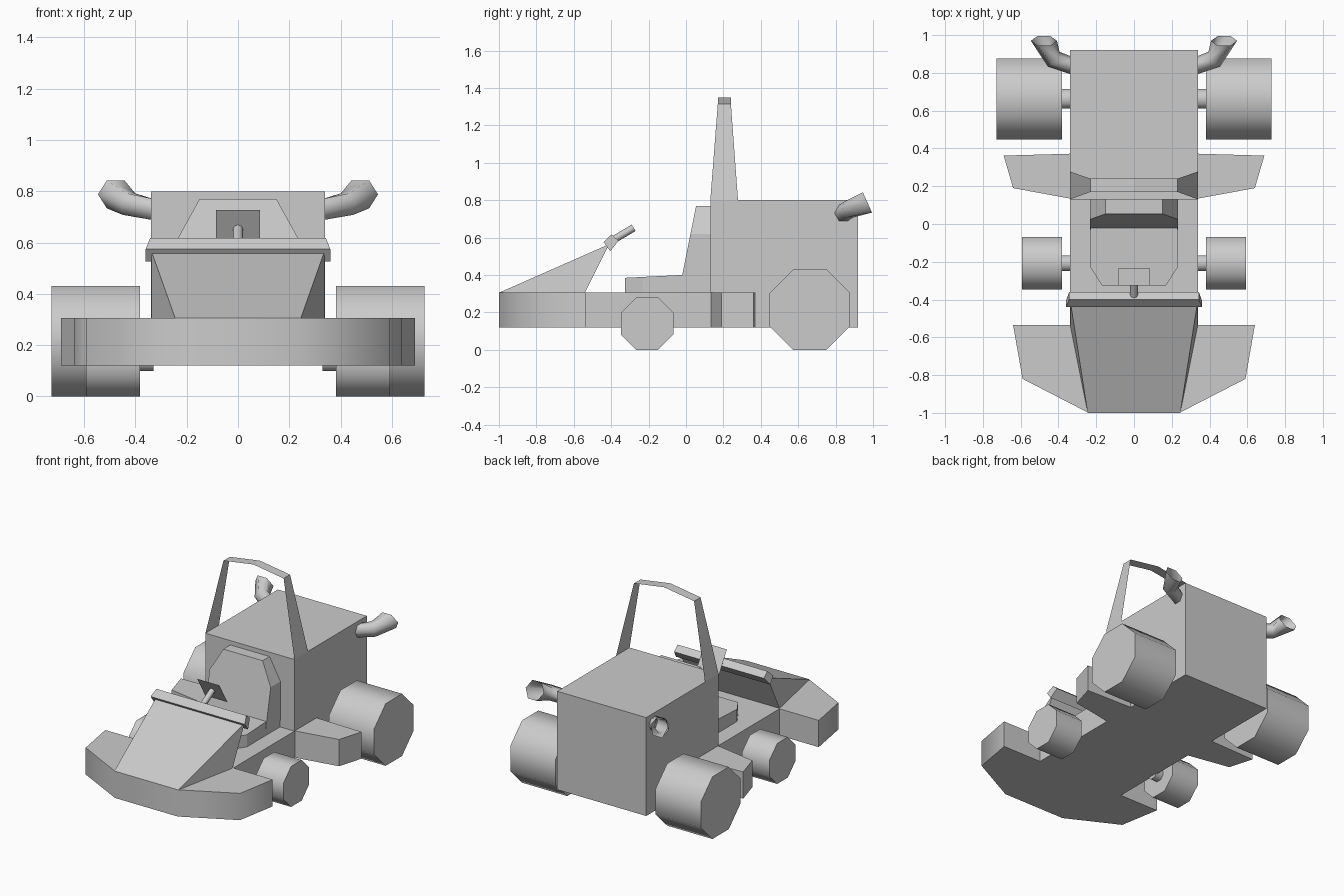
import bpy, bmesh
from math import cos, sin, pi, radians
from mathutils import Vector

if "Cube" in bpy.data.objects:
    bpy.data.objects.remove(bpy.data.objects["Cube"])


def loft(name, rings, caps=True, mirror=False, closed=True, smooth=None):
    """Skin a row of equal-length point rings into one mesh object."""
    bm = bmesh.new()
    vr = [[bm.verts.new(p) for p in r] for r in rings]
    n = len(vr[0])
    for a, b in zip(vr, vr[1:]):
        for i in range(n if closed else n - 1):
            j = (i + 1) % n
            bm.faces.new((a[i], a[j], b[j], b[i]))
    if caps:
        bm.faces.new(vr[0])
        bm.faces.new(vr[-1])
    bmesh.ops.recalc_face_normals(bm, faces=bm.faces)
    me = bpy.data.meshes.new(name)
    bm.to_mesh(me)
    bm.free()
    ob = bpy.data.objects.new(name, me)
    bpy.context.collection.objects.link(ob)
    if smooth:
        bpy.ops.object.select_all(action='DESELECT')
        ob.select_set(True)
        bpy.context.view_layer.objects.active = ob
        bpy.ops.object.shade_smooth_by_angle(angle=radians(smooth))
    if mirror:
        ob.modifiers.new("Mirror", 'MIRROR')
    return ob


def slab(name, outline, z0, z1, **kw):
    return loft(name, [[(x, y, z) for x, y in outline] for z in (z0, z1)], **kw)


def both(half):
    """Complete a right-half outline with its mirrored left half."""
    return half + [(-p[0], *p[1:]) for p in reversed(half)]


def ring(c, normal, r, n, turn=0.0):
    w = Vector(normal).normalized()
    u = Vector((0, 0, 1)).cross(w).normalized()
    v = w.cross(u)
    return [Vector(c) + r * (cos(turn + 2 * pi * i / n) * u + sin(turn + 2 * pi * i / n) * v)
            for i in range(n)]


# Chassis floor with the wide front bumper
slab("chassis_and_bumper",
     both([(0.24, -1), (0.59, -0.82), (0.64, -0.535), (0.34, -0.535), (0.34, 0.13)]),
     0.12, 0.305, smooth=60)

# Side pods ahead of the rear wheels
slab("side_pods", [(0.34, 0.135), (0.64, 0.19), (0.69, 0.362), (0.34, 0.372)],
     0.12, 0.305, mirror=True)

# Engine box
slab("engine_box", both([(0.34, 0.13), (0.34, 0.92)]), 0.12, 0.8)

# Nose cowl: wedge between two side triangles
loft("nose_cowl", [[(s * 0.245, -1, 0.305), (s * 0.337, -0.54, 0.305), (s * 0.337, -0.41, 0.565)]
                   for s in (1, -1)])

# Tilted dashboard bar
loft("dashboard", [[(s * 0.36, -0.44, 0.575), (s * 0.36, -0.405, 0.527),
                    (s * 0.343, -0.36, 0.583), (s * 0.343, -0.4, 0.617)] for s in (1, -1)])

# Steering column and flat steering plate
axis = Vector((0, 0.86, 0.51))
tip = Vector((0, -0.28, 0.652))
loft("steering_column", [ring(tip - axis * 0.13, axis, 0.02, 8), ring(tip, axis, 0.02, 8)], smooth=50)
loft("steering_plate", [[(-0.085, y, z), (0.085, y, z)] for y, z in ((-0.235, 0.577), (-0.325, 0.727))],
     caps=False, closed=False)

# Seat cushion with chamfered front corners, rising slightly to the rear
cushion = both([(0.17, -0.325), (0.23, -0.23), (0.23, 0.13)])
loft("seat_cushion", [[(x, y, 0.3) for x, y in cushion],
                      [(x, y, 0.4 + 0.05 * (y + 0.02)) for x, y in cushion]])

# Seat back: chamfered top, leaning front face
back = both([(0.233, 0.35), (0.233, 0.62), (0.15, 0.77)])
loft("seat_back", [[(x, 0.13, z) for x, z in back],
                   [(x, -0.02 + 0.2 * (z - 0.4), z) for x, z in back]])

# Roll bar: a thin ribbon that narrows toward the top
bar = [(0.34, 0.8, 0.13, 0.278), (0.23, 1.315, 0.17, 0.24)]
bar = bar + [(0, 1.35, 0.17, 0.24)] + [(-x, z, a, b) for x, z, a, b in reversed(bar)]
loft("roll_bar", [[(x, a, z), (x, b, z)] for x, z, a, b in bar], caps=False, closed=False)

# Eight-sided wheels and axle stubs
for end, y, z, rad, x1, axle in (("front", -0.208, 0.14, 0.14, 0.592, 0.045),
                                 ("rear", 0.662, 0.215, 0.215, 0.728, 0.056)):
    loft(end + "_wheels", [ring((x, y, z), (1, 0, 0), rad / cos(pi / 8), 8, pi / 8)
                           for x in (0.382, x1)], mirror=True, smooth=50)
    loft(end + "_axles", [ring((x, y, z), (1, 0, 0), axle, 8, pi / 8)
                          for x in (0.33, 0.385)], mirror=True, smooth=50)

# Six-sided exhaust pipes flaring to open ends
loft("exhausts", [ring((0.335, 0.84, 0.73), (1, 0, 0), 0.048, 6),
                  ring((0.425, 0.872, 0.75), (0.75, 0.6, 0.25), 0.05, 6),
                  ring((0.477, 0.97, 0.788), (0, 0.91, 0.41), 0.069, 6)],
     caps=False, mirror=True, smooth=65)
